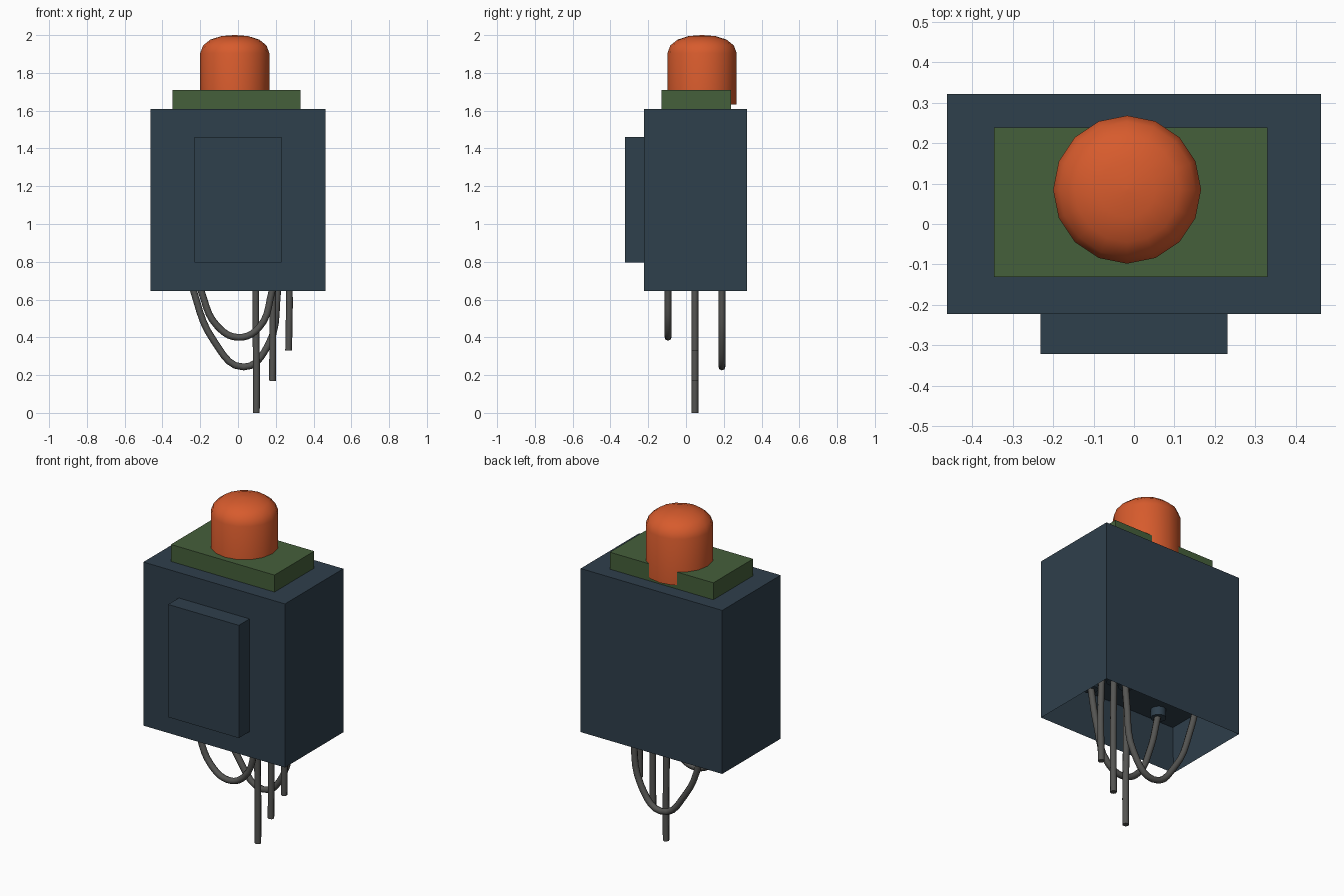
import bpy, bmesh, math
from mathutils import Matrix, Vector

if "Cube" in bpy.data.objects:
    bpy.data.objects.remove(bpy.data.objects["Cube"])


def material(name, rgb):
    m = bpy.data.materials.new(name)
    m.diffuse_color = (*rgb, 1)
    m.use_nodes = True
    m.node_tree.nodes["Principled BSDF"].inputs["Base Color"].default_value = m.diffuse_color
    return m


NAVY = material("navy_plastic", (0.028, 0.05, 0.072))
GREEN = material("green_board", (0.06, 0.115, 0.043))
ORANGE = material("orange_cap", (0.68, 0.105, 0.026))
CABLE = material("dark_cable", (0.09, 0.09, 0.085))


def finish(name, bm, mat, smooth=False):
    bmesh.ops.recalc_face_normals(bm, faces=bm.faces[:])
    mesh = bpy.data.meshes.new(name)
    bm.to_mesh(mesh)
    bm.free()
    ob = bpy.data.objects.new(name, mesh)
    bpy.context.collection.objects.link(ob)
    mesh.materials.append(mat)
    if smooth:
        bpy.ops.object.select_all(action='DESELECT')
        ob.select_set(True)
        bpy.context.view_layer.objects.active = ob
        bpy.ops.object.shade_smooth_by_angle(angle=math.radians(40))
    return ob


def box_bm(lo, hi):
    lo, hi = Vector(lo), Vector(hi)
    bm = bmesh.new()
    bmesh.ops.create_cube(bm, size=1, matrix=Matrix.Translation((lo + hi) / 2)
                          @ Matrix.Diagonal((*(hi - lo), 1)))
    return bm


def lathe(name, centre, profile, sides, mat):
    """Stack of rings from (radius, z) pairs, capped at both ends."""
    bm = bmesh.new()
    rings = []
    for r, z in profile:
        rings.append([bm.verts.new((centre[0] + r * math.cos(math.tau * i / sides),
                                    centre[1] + r * math.sin(math.tau * i / sides), z))
                      for i in range(sides)])
    for a, b in zip(rings, rings[1:]):
        for i in range(sides):
            j = (i + 1) % sides
            bm.faces.new((a[i], a[j], b[j], b[i]))
    bm.faces.new(rings[0])
    bm.faces.new(rings[-1])
    return finish(name, bm, mat, smooth=True)


def wire(name, y, points):
    """Round cable through (x, z) points at a fixed depth."""
    cu = bpy.data.curves.new(name, 'CURVE')
    cu.dimensions = '3D'
    cu.bevel_depth = 0.018
    cu.bevel_resolution = 2
    cu.resolution_u = 5
    cu.use_fill_caps = True
    sp = cu.splines.new('BEZIER')
    sp.bezier_points.add(len(points) - 1)
    for p, (x, z) in zip(sp.bezier_points, points):
        p.co = (x, y, z)
        p.handle_left_type = p.handle_right_type = 'AUTO'
    cu.materials.append(CABLE)
    ob = bpy.data.objects.new(name, cu)
    bpy.context.collection.objects.link(ob)


# Housing with a recess in the underside
CEILING = 0.90
bm = box_bm((-0.462, -0.222, 0.645), (0.462, 0.322, 1.61))
bm.faces.ensure_lookup_table()
bottom = min(bm.faces, key=lambda f: f.calc_center_median().z)
bmesh.ops.inset_individual(bm, faces=[bottom], thickness=0.045)
for v in bottom.verts:
    v.co.z = CEILING
finish("housing", bm, NAVY)

# Front panel and top plate
finish("front_panel", box_bm((-0.231, -0.322, 0.795), (0.231, -0.222, 1.46)), NAVY)
finish("top_plate", box_bm((-0.346, -0.131, 1.61), (0.33, 0.239, 1.71)), GREEN)

# Domed push button overhanging the back of the plate
lathe("push_button", (-0.017, 0.085),
      [(0.183, 1.633), (0.183, 1.905), (0.168, 1.945), (0.13, 1.976),
       (0.07, 1.995), (0.004, 2.0)], 16, ORANGE)

# Looped wires and hanging loose wires
wires = {
    "back_loop_wire": (0.19, [(-0.29, 0.88), (-0.235, 0.645), (-0.13, 0.385), (0.03, 0.243),
                              (0.16, 0.36), (0.21, 0.645), (0.225, 0.88)]),
    "front_loop_wire": (-0.095, [(-0.25, 0.88), (-0.19, 0.63), (-0.11, 0.46), (0.0, 0.4),
                                 (0.11, 0.45), (0.18, 0.645), (0.225, 0.88)]),
    "long_loose_wire": (0.047, [(0.095, 0.88), (0.094, 0.5), (0.098, 0.2), (0.097, 0.0)]),
    "middle_loose_wire": (0.047, [(0.18, 0.88), (0.184, 0.6), (0.184, 0.35), (0.182, 0.17)]),
    "short_loose_wire": (0.047, [(0.265, 0.88), (0.272, 0.6), (0.27, 0.45), (0.268, 0.33)]),
}
sockets = []
for name, (y, pts) in wires.items():
    wire(name, y, pts)
    sockets.append((pts[0][0], y))
    if "loop" in name:
        sockets.append((pts[-1][0], y))

# Sockets on the recess ceiling where the wires enter
for i, c in enumerate(sockets):
    lathe(f"wire_socket_{i + 1}", c, [(0.042, 0.85), (0.042, CEILING + 0.01)], 12, NAVY)
